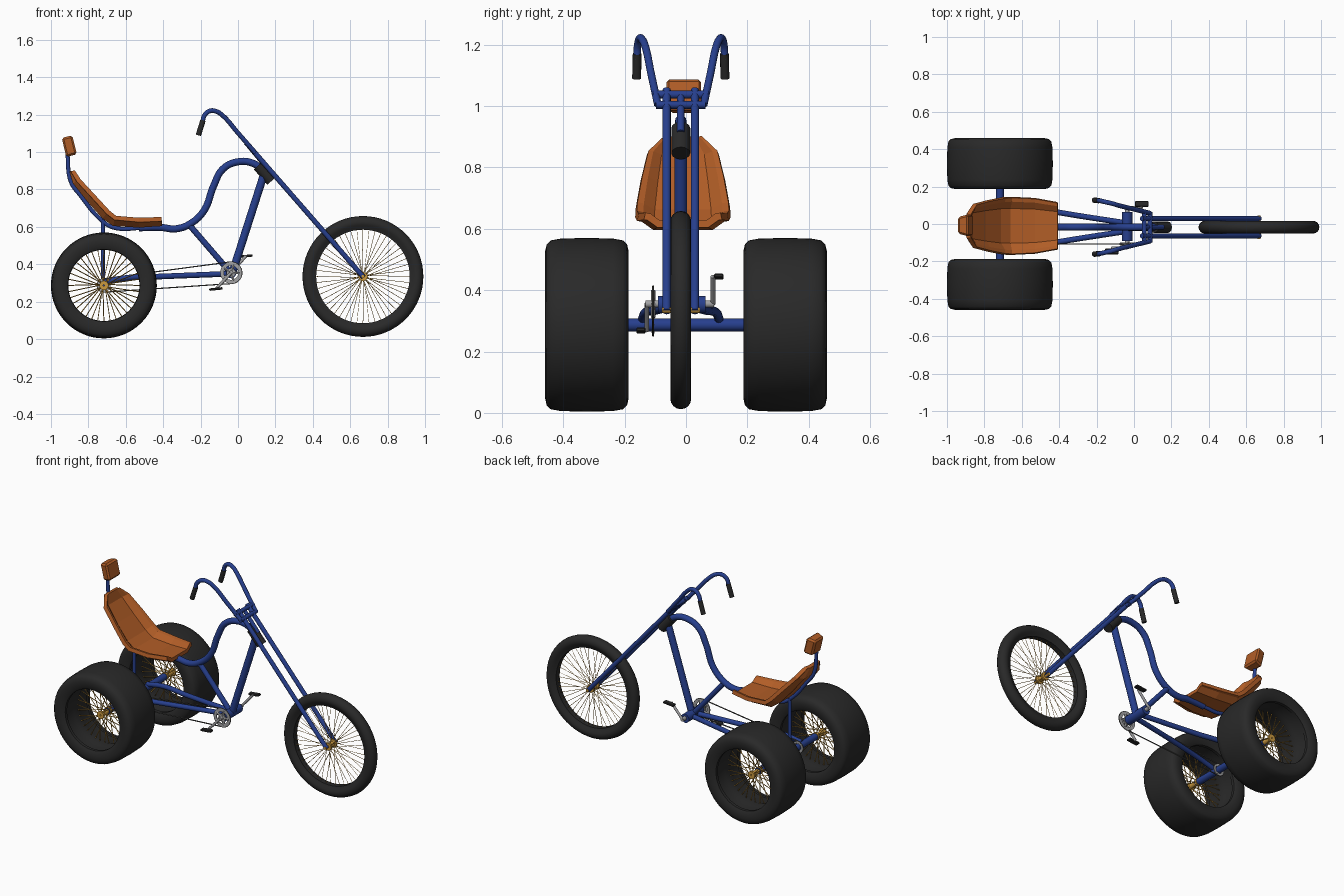
import bpy, bmesh, math
from math import sin, cos, pi, radians
from mathutils import Vector, Matrix

old = bpy.data.objects.get("Cube")
if old:
    bpy.data.objects.remove(old, do_unlink=True)


def material(name, rgb, rough=0.5):
    m = bpy.data.materials.new(name)
    m.use_nodes = True
    m.diffuse_color = (*rgb, 1)
    bsdf = m.node_tree.nodes["Principled BSDF"]
    bsdf.inputs["Base Color"].default_value = (*rgb, 1)
    bsdf.inputs["Roughness"].default_value = rough
    return m


BLUE = material("blue paint", (0.02, 0.05, 0.27))
ORANGE = material("orange leather", (0.44, 0.11, 0.02))
BLACK = material("black rubber", (0.022, 0.022, 0.022))
GOLD = material("gold metal", (0.60, 0.32, 0.05))
GREY = material("grey metal", (0.36, 0.36, 0.37))
DARK = material("dark steel", (0.09, 0.09, 0.085))
C = -0.017  # frame centre plane


def add(name, mesh, mat, smooth=True):
    mesh.materials.clear()
    mesh.materials.append(mat)
    if smooth:
        mesh.shade_smooth()
        mesh.set_sharp_from_angle(angle=radians(35))
    ob = bpy.data.objects.new(name, mesh)
    bpy.context.scene.collection.objects.link(ob)
    return ob


def tubes(name, paths, r, mat, res=4, cyclic=False, poly=False):
    """Round tubes along paths; three or more points give a smooth bend."""
    cu = bpy.data.curves.new(name, "CURVE")
    cu.dimensions = "3D"
    cu.bevel_depth, cu.bevel_resolution, cu.use_fill_caps = r, res, True
    for pts in paths:
        bend = len(pts) > 2 and not poly
        sp = cu.splines.new("BEZIER" if bend else "POLY")
        points = sp.bezier_points if bend else sp.points
        points.add(len(pts) - 1)
        for p, co in zip(points, pts):
            p.co = co if bend else (*co, 1)
        if bend:
            sp.resolution_u = 8
            for p in points:
                p.handle_left_type = p.handle_right_type = "AUTO"
        sp.use_cyclic_u = cyclic
    tmp = bpy.data.objects.new(name + "_path", cu)
    bpy.context.scene.collection.objects.link(tmp)
    deps = bpy.context.evaluated_depsgraph_get()
    mesh = bpy.data.meshes.new_from_object(tmp.evaluated_get(deps))
    bpy.data.objects.remove(tmp, do_unlink=True)
    return add(name, mesh, mat)


def flat_path(pts, y=C):
    return [(x, y, z) for x, z in pts]


def lathe(name, profile, centre, mat, steps=64):
    """Closed (radius, offset) profile turned about the y axis."""
    bm = bmesh.new()
    rings = []
    for i in range(steps):
        a = 2 * pi * i / steps
        rings.append([bm.verts.new((centre[0] + r * cos(a), centre[1] + y,
                                    centre[2] + r * sin(a))) for r, y in profile])
    n = len(profile)
    for i in range(steps):
        a, b = rings[i], rings[(i + 1) % steps]
        for j in range(n):
            k = (j + 1) % n
            bm.faces.new((a[j], b[j], b[k], a[k]))
    bmesh.ops.recalc_face_normals(bm, faces=bm.faces)
    mesh = bpy.data.meshes.new(name)
    bm.to_mesh(mesh)
    bm.free()
    return add(name, mesh, mat)


def box(name, size, loc, mat, tilt=0.0, bevel=0.0, back=1.0):
    bm = bmesh.new()
    bmesh.ops.create_cube(bm, size=1)
    for v in bm.verts:
        if v.co.x < 0:
            v.co.y *= back
    bmesh.ops.scale(bm, vec=size, verts=bm.verts)
    if bevel:
        bmesh.ops.bevel(bm, geom=bm.edges[:], offset=bevel, segments=1, affect="EDGES")
    bm.transform(Matrix.Translation(loc) @ Matrix.Rotation(tilt, 4, "Y"))
    mesh = bpy.data.meshes.new(name)
    bm.to_mesh(mesh)
    bm.free()
    return add(name, mesh, mat, smooth=False)


def mirrored(half):
    """Full closed profile from the half with positive offsets."""
    return half + [(r, -y) for r, y in reversed(half) if y > 0]


def wheel(side, centre, profile, rim, hub_half, count, spoke_r):
    lathe(side + "_tyre", profile, centre, BLACK)
    c = Vector(centre)
    spokes = []
    for i in range(count):
        y = hub_half * (1 if i % 2 else -1)
        a = 2 * pi * i / count
        b = a + (0.25 if i % 4 < 2 else -0.25)
        spokes.append([c + Vector((0.02 * cos(b), y, 0.02 * sin(b))),
                       c + Vector((rim * cos(a), 0, rim * sin(a)))])
    tubes(side + "_spokes", spokes, spoke_r, GOLD, res=0)
    w = hub_half
    lathe(side + "_hub", mirrored([(0.004, w + 0.008), (0.024, w + 0.008), (0.024, w - 0.004),
                                   (0.015, w - 0.008)]), centre, GOLD, 24)


# Wheels
AX, AZ = -0.717, 0.287
rear = mirrored([(0.283, 0), (0.281, 0.085), (0.275, 0.118), (0.262, 0.131), (0.24, 0.136),
                 (0.208, 0.133), (0.192, 0.124), (0.192, 0.105), (0.198, 0.1), (0.198, 0.03), (0.19, 0)])
for side, s in (("left_rear", 1), ("right_rear", -1)):
    wheel(side, (AX, s * 0.323, AZ), rear, 0.193, 0.035, 36, 0.0026)
front = [(0.289 + 0.034 * cos(a * pi / 8), 0.034 * sin(a * pi / 8)) for a in range(-6, 7)]
front += [(0.25, 0.018), (0.25, -0.018)]
wheel("front", (0.668, C, 0.335), front, 0.252, 0.024, 48, 0.0014)

# Axles
tubes("rear_axle", [[(AX, -0.3, AZ), (AX, 0.3, AZ)]], 0.021, BLUE)
tubes("front_axle", [[(0.668, C - 0.062, 0.335), (0.668, C + 0.062, 0.335)]], 0.009, GOLD)

# Frame
tubes("main_tube", [flat_path([(-0.53, 0.595), (-0.42, 0.598), (-0.33, 0.59), (-0.25, 0.62),
                               (-0.18, 0.69), (-0.13, 0.82), (-0.08, 0.91), (0, 0.948),
                               (0.08, 0.94), (0.145, 0.893)])], 0.019, BLUE)
tubes("seat_rail", [flat_path([(-0.912, 0.99), (-0.893, 0.84), (-0.84, 0.765), (-0.74, 0.645),
                               (-0.67, 0.598), (-0.5, 0.595)])], 0.011, BLUE)
tubes("seat_post", [flat_path([(AX - 0.005, 0.64), (AX - 0.005, AZ)])], 0.011, BLUE)
tubes("down_tube", [flat_path([(0.14, 0.885), (-0.03, 0.355)])], 0.021, BLUE)
tubes("seat_tube", [flat_path([(-0.26, 0.61), (-0.04, 0.355)])], 0.016, BLUE)
tubes("chain_stays", [[(-0.03, C + s * 0.02, 0.35), (-0.41, C + s * 0.08, 0.335),
                       (-0.6, C + s * 0.115, 0.327), (AX, C + s * 0.125, 0.305)]
                      for s in (-1, 1)], 0.015, BLUE)
tubes("bottom_bracket", [[(-0.037, C - 0.075, 0.353), (-0.037, C + 0.08, 0.353)]], 0.028, BLUE)

# Steering
tubes("head_tube", [flat_path([(0.108, 0.928), (0.18, 0.846)])], 0.031, BLACK)
tubes("steerer", [flat_path([(0.155, 0.915), (0.055, 1.035)])], 0.012, BLUE)
tubes("fork_legs", [[(0.672, C + s * 0.046, 0.33), (0.042, C + s * 0.046, 1.052)]
                    for s in (-1, 1)], 0.0135, BLUE)
tubes("fork_crowns", [[(x, C - w, z), (x, C + w, z)]
                      for x, z, w in ((0.055, 1.037, 0.09), (0.085, 1.004, 0.081))], 0.013, BLUE)
tubes("handlebars", [[(0.085, C + s * 0.075, 1.005), (0, C + s * 0.096, 1.102),
                      (-0.085, C + s * 0.117, 1.198), (-0.115, C + s * 0.126, 1.217),
                      (-0.15, C + s * 0.134, 1.22), (-0.18, C + s * 0.141, 1.195),
                      (-0.19, C + s * 0.143, 1.155)] for s in (-1, 1)], 0.0125, BLUE)
tubes("hand_grips", [[(-0.187, C + s * 0.142, 1.17), (-0.212, C + s * 0.144, 1.09)]
                     for s in (-1, 1)], 0.0145, BLACK)

# Seat: station = x, z, half width, side lift
stations = [(-0.878, 0.9, 0.062, 0.006), (-0.862, 0.842, 0.112, 0.024), (-0.79, 0.752, 0.132, 0.032),
            (-0.71, 0.662, 0.148, 0.034), (-0.66, 0.626, 0.15, 0.034),
            (-0.53, 0.619, 0.144, 0.03), (-0.408, 0.627, 0.122, 0.026)]
section = [(-1, 1), (-0.86, 0.85), (-0.62, 0), (0.62, 0), (0.86, 0.85), (1, 1)]
bm = bmesh.new()
rows = []
for i, (x, z, w, lift) in enumerate(stations):
    p, q = stations[max(i - 1, 0)], stations[min(i + 1, len(stations) - 1)]
    t = Vector((q[0] - p[0], q[1] - p[1])).normalized()
    rows.append([bm.verts.new((x - t.y * lift * h, -0.01 + w * u, z + t.x * lift * h))
                 for u, h in section])
for a, b in zip(rows, rows[1:]):
    for j in range(len(section) - 1):
        bm.faces.new((a[j], b[j], b[j + 1], a[j + 1]))
mesh = bpy.data.meshes.new("seat")
bm.to_mesh(mesh)
bm.free()
seat = add("seat", mesh, ORANGE, smooth=False)
solid = seat.modifiers.new("thickness", "SOLIDIFY")
solid.thickness, solid.offset = 0.024, -1
box("headrest", (0.058, 0.118, 0.104), (-0.902, -0.007, 1.032), ORANGE, -0.24, 0.01, 0.75)

# Drive train
KX, KY, KZ = -0.037, -0.107, 0.355


def sprocket(name, x, z, r, teeth):
    lathe(name + "_ring", mirrored([(r, 0.003), (r * 0.66, 0.003)]), (x, KY, z), GREY, teeth)
    lathe(name + "_boss", mirrored([(r * 0.42, 0.004), (0.004, 0.004)]), (x, KY, z), GREY, 24)
    arms = [[(x, KY, z), (x + r * 0.8 * cos(a), KY, z + r * 0.8 * sin(a))]
            for a in (2 * pi * k / 5 for k in range(5))]
    tubes(name + "_arms", arms, r * 0.13, GREY, res=1)


sprocket("chainring", KX, KZ, 0.058, 40)
sprocket("rear_sprocket", AX, AZ, 0.036, 28)
loop = [(KX + 0.058 * cos(radians(a)), KY, KZ + 0.058 * sin(radians(a))) for a in range(95, -86, -15)]
loop += [(AX + 0.036 * cos(radians(a)), KY, AZ + 0.036 * sin(radians(a))) for a in range(275, 94, -15)]
tubes("chain", [loop], 0.0035, DARK, res=1, cyclic=True, poly=True)
tubes("crank_spindle", [[(KX, -0.132, KZ), (KX, 0.092, KZ)]], 0.012, GREY)
for side, y, s, x, z in (("right", -0.128, -1, -0.118, 0.268), ("left", 0.088, 1, 0.042, 0.444)):
    tubes(side + "_crank", [[(KX, y, KZ), (x, y, z)]], 0.008, GREY)
    tubes(side + "_pedal_pin", [[(x, y, z), (x, y + s * 0.03, z)]], 0.005, GREY)
    box(side + "_pedal", (0.072, 0.03, 0.013), (x, y + s * 0.019, z), BLACK, -0.1, 0.003)
